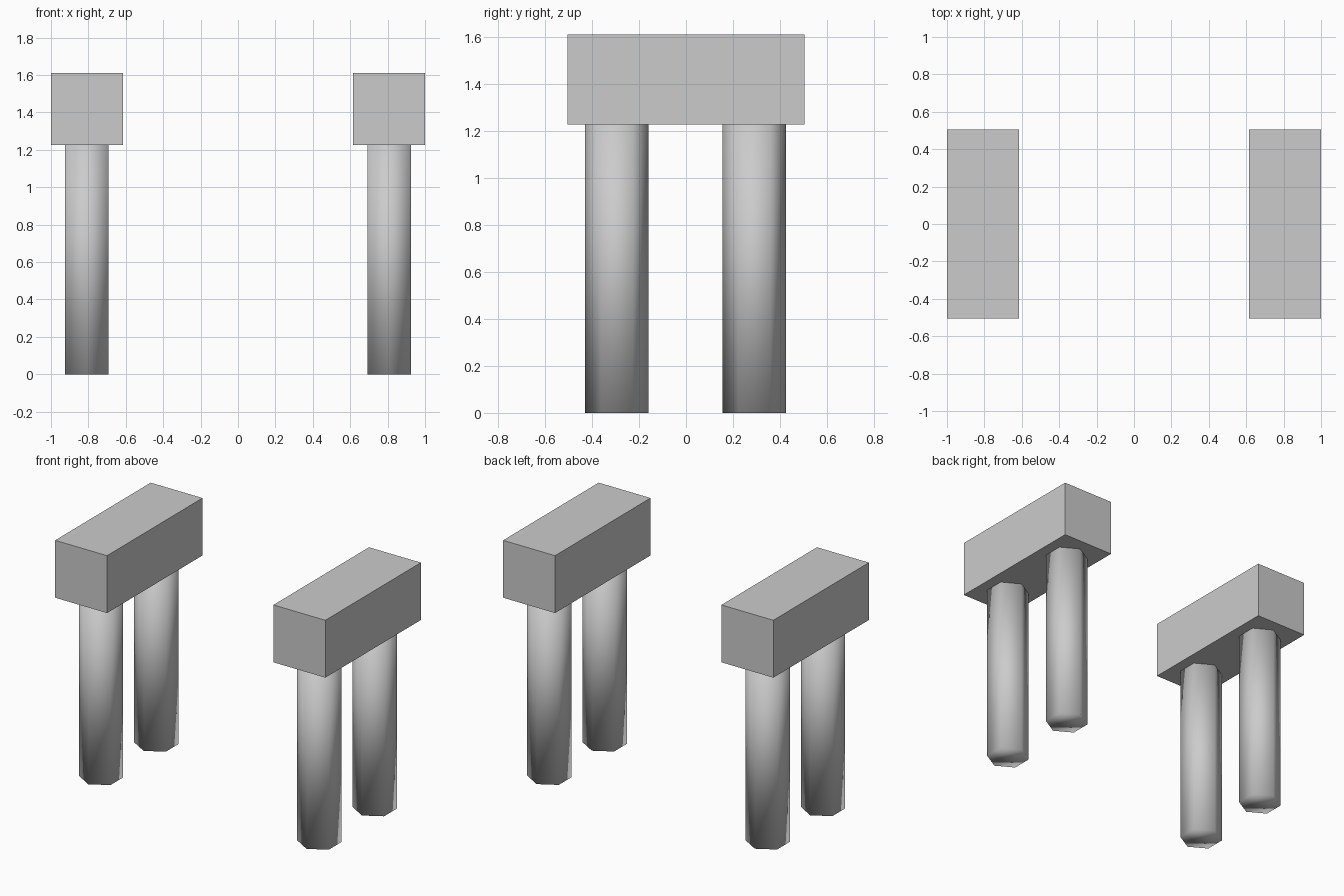
import bpy
import math

if "Cube" in bpy.data.objects:
    bpy.data.objects.remove(bpy.data.objects["Cube"])

BOX_W, BOX_D, Z_SEAT, Z_TOP = 0.384, 1.01, 1.226, 1.61
LEG_R = 0.135


def add_block(name, x):
    # plain flat-faced beam on top
    bpy.ops.mesh.primitive_cube_add(size=1, location=(x, 0, (Z_SEAT + Z_TOP) / 2))
    ob = bpy.context.object
    ob.name = name
    ob.scale = (BOX_W, BOX_D, Z_TOP - Z_SEAT)
    bpy.ops.object.transform_apply(location=False, rotation=False, scale=True)


def add_leg(name, x, y):
    # six-sided post, corners towards +-y, fully smooth shaded
    bpy.ops.mesh.primitive_cylinder_add(vertices=6, radius=LEG_R, depth=Z_SEAT,
                                        location=(x, y, Z_SEAT / 2))
    ob = bpy.context.object
    ob.name = name
    bpy.ops.object.shade_smooth()


for side, sx in (("left", -1), ("right", 1)):
    x = sx * (1 - BOX_W / 2)
    add_block(side + "_top_beam", x)
    add_leg(side + "_front_leg", x, -0.294)
    add_leg(side + "_back_leg", x, 0.291)
